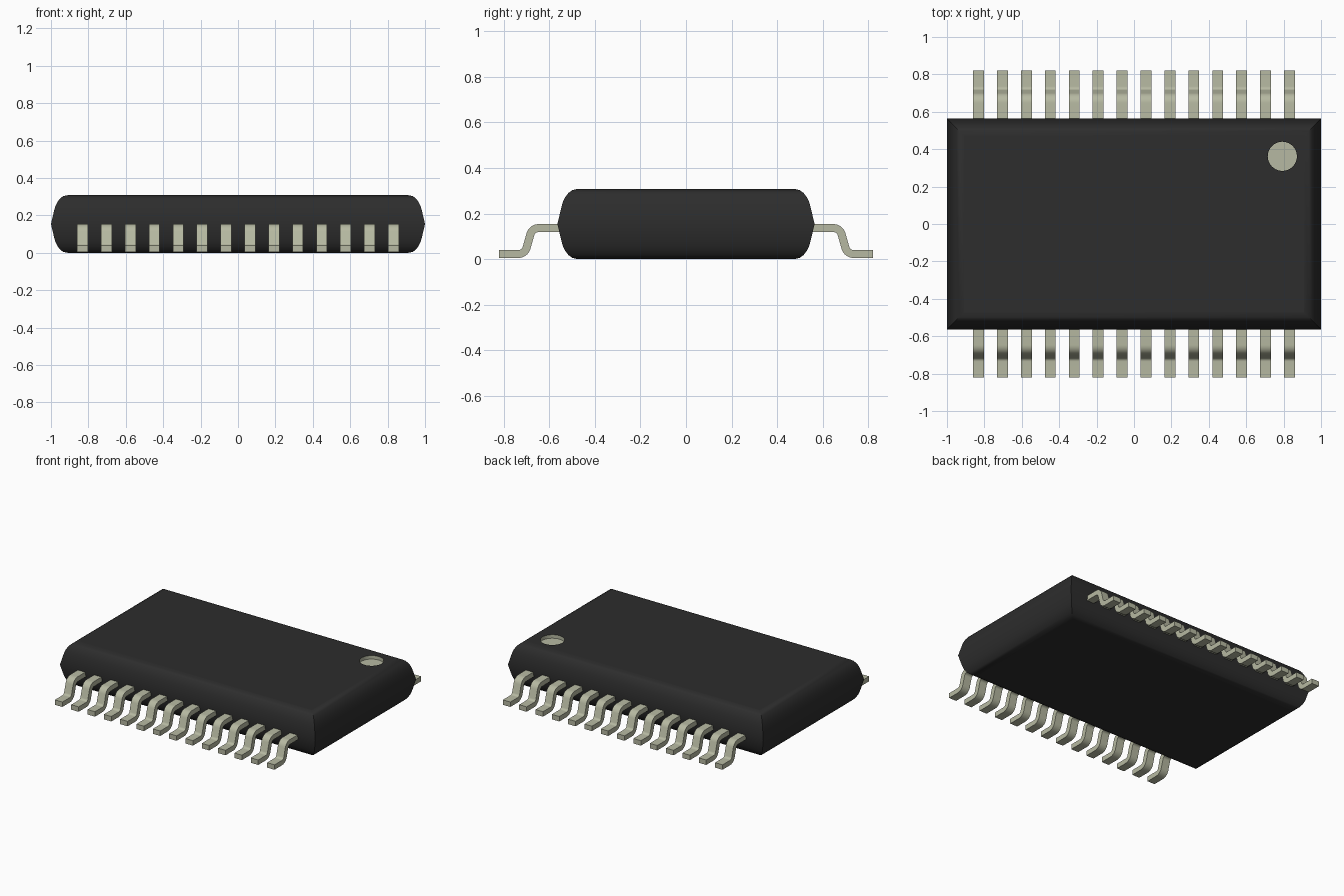
import bpy, bmesh, math
from mathutils import Vector

cube = bpy.data.objects.get("Cube")
if cube:
    bpy.data.objects.remove(cube, do_unlink=True)


def material(name, rgb, rough):
    m = bpy.data.materials.new(name)
    m.diffuse_color = (*rgb, 1)
    m.use_nodes = True
    bsdf = m.node_tree.nodes["Principled BSDF"]
    bsdf.inputs["Base Color"].default_value = (*rgb, 1)
    bsdf.inputs["Roughness"].default_value = rough
    return m


BLACK = material("black plastic", (0.026, 0.026, 0.026), 0.6)
TIN = material("pale tin", (0.47, 0.485, 0.36), 0.5)


def make_object(name, bm, *mats):
    bmesh.ops.recalc_face_normals(bm, faces=bm.faces[:])
    mesh = bpy.data.meshes.new(name)
    bm.to_mesh(mesh)
    bm.free()
    for m in mats:
        mesh.materials.append(m)
    obj = bpy.data.objects.new(name, mesh)
    bpy.context.collection.objects.link(obj)
    return obj


def smooth(obj, degrees):
    bpy.ops.object.select_all(action="DESELECT")
    obj.select_set(True)
    bpy.context.view_layer.objects.active = obj
    bpy.ops.object.shade_smooth_by_angle(angle=math.radians(degrees))


# Body: stacked rectangles following a drafted, rounded edge
HALF_X, HALF_Y, HEIGHT = 1.0, 0.564, 0.308
upper = [(0.0, 0.154), (0.018, 0.23), (0.024, 0.251), (0.035, 0.273),
         (0.049, 0.291), (0.066, 0.303), (0.09, HEIGHT)]
profile = [(i, HEIGHT - z) for i, z in reversed(upper[1:])] + upper
bm = bmesh.new()
rings = []
for inset, z in profile:
    x, y = HALF_X - inset, HALF_Y - inset
    rings.append([bm.verts.new((sx * x, sy * y, z))
                  for sx, sy in ((-1, -1), (1, -1), (1, 1), (-1, 1))])
for low, high in zip(rings, rings[1:]):
    for k in range(4):
        n = (k + 1) % 4
        bm.faces.new((low[k], low[n], high[n], high[k]))
bm.faces.new(rings[0])
bm.faces.new(rings[-1])
body = make_object("body", bm, BLACK, TIN)

# Round recess marking the first pin
MARK, MARK_R, DEPTH = Vector((0.793, 0.362)), 0.078, 0.025
bm = bmesh.new()
bmesh.ops.create_cone(bm, cap_ends=True, segments=40, radius1=MARK_R,
                      radius2=MARK_R, depth=0.1)
bmesh.ops.translate(bm, verts=bm.verts[:],
                    vec=(MARK.x, MARK.y, HEIGHT - DEPTH + 0.05))
cutter = make_object("mark_cutter", bm)
cutter.hide_render = True
cut = body.modifiers.new("mark recess", "BOOLEAN")
cut.operation, cut.solver, cut.object = "DIFFERENCE", "EXACT", cutter
bpy.ops.object.select_all(action="DESELECT")
body.select_set(True)
bpy.context.view_layer.objects.active = body
bpy.ops.object.modifier_apply(modifier=cut.name)
bpy.data.objects.remove(cutter, do_unlink=True)

# Recess faces are tin; flat top and bottom keep flat shading
smooth(body, 30)
for p in body.data.polygons:
    inside = (p.center.xy - MARK).length < MARK_R + 0.002
    p.material_index = int(inside and HEIGHT - DEPTH - 0.005 < p.center.z < HEIGHT - 0.002)
    if abs(p.normal.z) > 0.999:
        p.use_smooth = False


def fillet(points, radius, steps):
    """Round the inner corners; return (point, left normal) pairs."""
    pts = [Vector(p) for p in points]
    out = []

    def add(point, direction):
        out.append((point, Vector((-direction.y, direction.x))))

    add(pts[0], (pts[1] - pts[0]).normalized())
    for a, b, c in zip(pts, pts[1:], pts[2:]):
        d1, d2 = (b - a).normalized(), (c - b).normalized()
        turn = math.atan2(d1.x * d2.y - d1.y * d2.x, d1.dot(d2))
        start = b - d1 * radius * math.tan(abs(turn) / 2)
        side = Vector((-d1.y, d1.x)) * math.copysign(radius, turn)
        for k in range(steps + 1):
            t = turn * k / steps
            cs, sn = math.cos(t), math.sin(t)
            arm = Vector((-side.x * cs + side.y * sn, -side.x * sn - side.y * cs))
            add(start + side + arm,
                Vector((d1.x * cs - d1.y * sn, d1.x * sn + d1.y * cs)))
    add(pts[-1], (pts[-1] - pts[-2]).normalized())
    return out


# Gull-wing lead: bent strip outline extruded to its width
WIDTH, THICK = 0.058, 0.035
path = fillet([(0.5, 0.136), (0.675, 0.136), (0.707, 0.0225), (0.82, 0.0225)], 0.037, 8)
outline = [p + n * THICK / 2 for p, n in path]
outline += [p - n * THICK / 2 for p, n in reversed(path)]
bm = bmesh.new()
face = bm.faces.new([bm.verts.new((-WIDTH / 2, p.x, p.y)) for p in outline])
extruded = bmesh.ops.extrude_face_region(bm, geom=[face])["geom"]
bmesh.ops.translate(bm, vec=(WIDTH, 0, 0),
                    verts=[v for v in extruded if isinstance(v, bmesh.types.BMVert)])
lead = make_object("back_lead_1", bm, TIN)
smooth(lead, 30)

# Fourteen leads per long side sharing one mesh
COUNT, SPAN = 14, 0.831
for i in range(COUNT):
    x = -SPAN + 2 * SPAN * i / (COUNT - 1)
    for row, angle in (("back", 0), ("front", math.pi)):
        if i == 0 and row == "back":
            obj = lead
        else:
            obj = bpy.data.objects.new(f"{row}_lead_{i + 1}", lead.data)
            bpy.context.collection.objects.link(obj)
        obj.location.x = x
        obj.rotation_euler.z = angle
